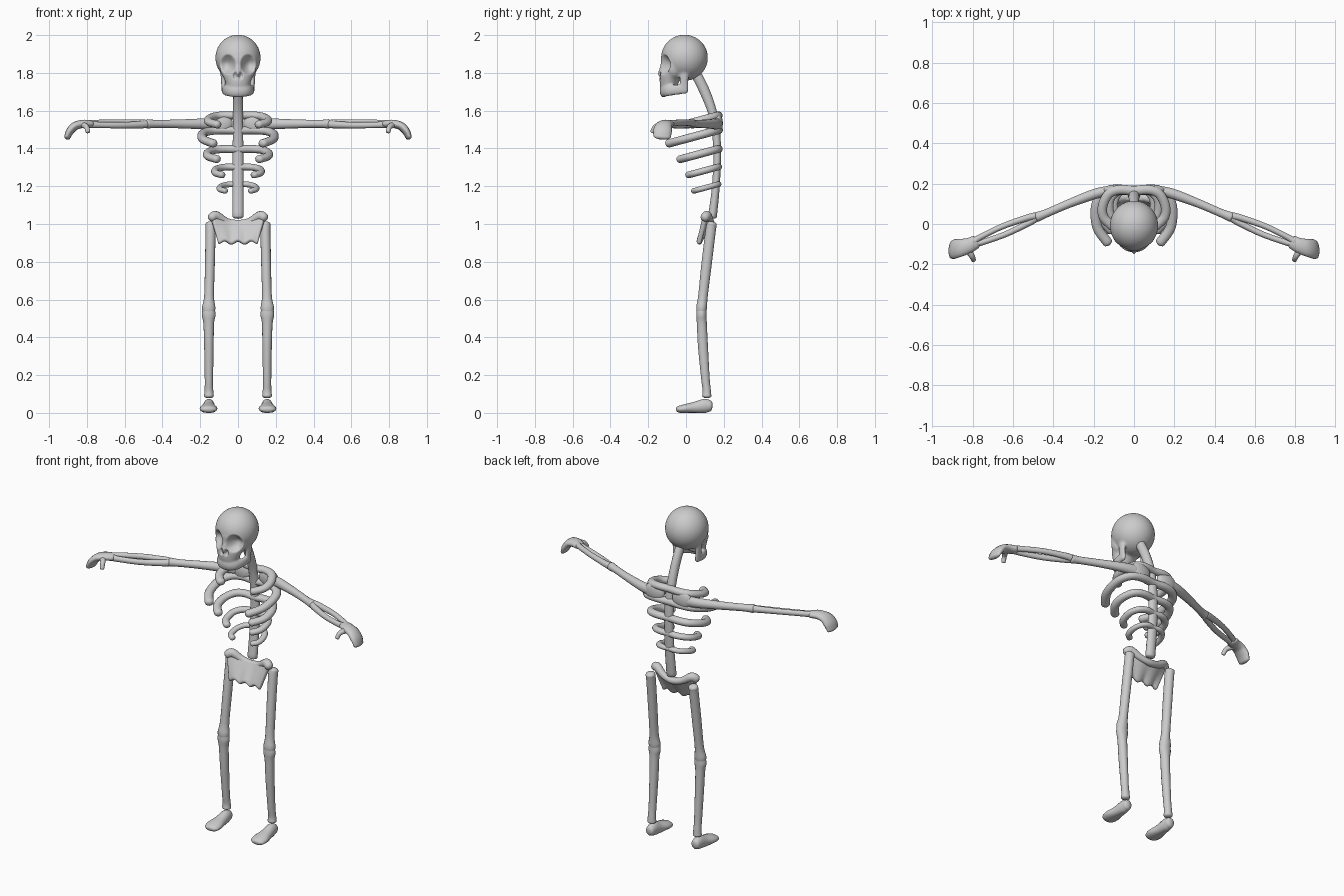
import bpy, bmesh, math
from mathutils import Vector, Matrix

if "Cube" in bpy.data.objects:
    bpy.data.objects.remove(bpy.data.objects["Cube"])

X, Y, Z = Vector((1, 0, 0)), Vector((0, 1, 0)), Vector((0, 0, 1))


def finish(name, bm, mirror=False):
    bmesh.ops.recalc_face_normals(bm, faces=bm.faces)
    me = bpy.data.meshes.new(name)
    bm.to_mesh(me)
    bm.free()
    me.polygons.foreach_set("use_smooth", [True] * len(me.polygons))
    ob = bpy.data.objects.new(name, me)
    bpy.context.collection.objects.link(ob)
    if mirror:
        m = ob.modifiers.new("mirror", 'MIRROR')
        m.use_mirror_merge = False
    return ob


def spline(rows, steps=5):
    # smooth interpolation of points and radii
    out, n = [], len(rows)
    for i in range(n - 1):
        p = [Vector(rows[min(max(i + k, 0), n - 1)]) for k in (-1, 0, 1, 2)]
        for j in range(steps):
            t = j / steps
            out.append(0.5 * (2 * p[1] + (p[2] - p[0]) * t
                       + (2 * p[0] - 5 * p[1] + 4 * p[2] - p[3]) * t * t
                       + (3 * p[1] - p[0] - 3 * p[2] + p[3]) * t ** 3))
    return out + [Vector(rows[-1])]


def loft(name, rows, side, mirror=False, sides=14, cap=0.5, floor=False):
    # rows: x, y, z, radius along "side", radius across it
    rs = spline(rows)
    pts = [Vector(r[:3]) for r in rs]
    n = len(rs)
    rings = []
    for i, r in enumerate(rs):
        t = (pts[min(i + 1, n - 1)] - pts[max(i - 1, 0)]).normalized()
        s = (side - t * side.dot(t)).normalized()
        w = t.cross(s)
        entry = (pts[i], s, w, max(r[3], .003), max(r[4], .003))
        if i in (0, n - 1):
            sign, depth = (-1 if i == 0 else 1), cap * min(entry[3], entry[4])
            caps = [(pts[i] + t * sign * depth * math.sin(a), s, w,
                     entry[3] * math.cos(a), entry[4] * math.cos(a)) for a in (.5, 1.0, 1.4)]
            rings += caps[::-1] + [entry] if i == 0 else [entry] + caps
        else:
            rings.append(entry)
    bm = bmesh.new()
    loops = []
    for c, s, w, a, b in rings:
        loop = []
        for k in range(sides):
            g = 2 * math.pi * k / sides
            v = c + s * a * math.cos(g) + w * b * math.sin(g)
            if floor:
                v.z = max(v.z, 0)
            loop.append(bm.verts.new(v))
        loops.append(loop)
    for p, q in zip(loops, loops[1:]):
        for k in range(sides):
            bm.faces.new((p[k], p[k - 1], q[k - 1], q[k]))
    bm.faces.new(loops[0])
    bm.faces.new(loops[-1][::-1])
    return finish(name, bm, mirror)


def ball(name, loc, size, mirror=False):
    bm = bmesh.new()
    bmesh.ops.create_uvsphere(bm, u_segments=32, v_segments=20, radius=1,
                              matrix=Matrix.Translation(loc) @ Matrix.Diagonal((*size, 1)))
    return finish(name, bm, mirror)


# Skull: cranium, face, jaw and jaw hinges fused together
parts = [
    ball("skull", (0, -.008, 1.88), (.12, .124, .122)),
    loft("face", [(0, -.06, 1.87, .1, .075), (0, -.07, 1.81, .095, .065),
                  (0, -.085, 1.78, .078, .056), (0, -.093, 1.73, .06, .046)], X, sides=24),
    loft("nose", [(0, -.115, 1.84, .016, .02), (0, -.138, 1.785, .016, .015)], X),
    loft("jaw", [(-.074, 0, 1.715, .026, .013), (-.07, -.06, 1.71, .028, .015),
                 (-.047, -.105, 1.706, .032, .018), (0, -.12, 1.704, .034, .02),
                 (.047, -.105, 1.706, .032, .018), (.07, -.06, 1.71, .028, .015),
                 (.074, 0, 1.715, .026, .013)], Z),
]
for sx in (-1, 1):
    parts.append(loft("hinge", [(.074 * sx, -.01, 1.70, .013, .023),
                                (.08 * sx, -.01, 1.80, .013, .024)], X))
bpy.ops.object.select_all(action='DESELECT')
for p in parts:
    p.select_set(True)
skull = parts[0]
bpy.context.view_layer.objects.active = skull
bpy.ops.object.join()
rm = skull.modifiers.new("fuse", 'REMESH')
rm.mode, rm.voxel_size = 'VOXEL', .006
sm = skull.modifiers.new("soften", 'SMOOTH')
sm.factor, sm.iterations = .5, 8
dg = bpy.context.evaluated_depsgraph_get()
mesh = bpy.data.meshes.new_from_object(skull.evaluated_get(dg))
skull.modifiers.clear()
skull.data = mesh
# Eye sockets and nostrils pressed into the front
dents = [(.054, 1.845, .042, .054, .045), (.014, 1.785, .014, .022, .02)]
for v in mesh.vertices:
    if v.co.y < -.05:
        push = 0
        for cx, cz, rx, rz, depth in dents:
            d = ((abs(v.co.x) - cx) / rx) ** 2 + ((v.co.z - cz) / rz) ** 2
            if d < 1:
                push = max(push, depth * (1 - d) ** 1.2)
        v.co.y += push
mesh.polygons.foreach_set("use_smooth", [True] * len(mesh.polygons))

# Spine
loft("spine", [(0, .05, 1.80, .026, .028), (0, .10, 1.70, .025, .028), (0, .145, 1.57, .027, .024),
               (0, .165, 1.40, .028, .021), (0, .158, 1.2, .029, .021),
               (0, .14, 1.04, .03, .024)], X)

# Ribs: height at back, half width, front y, radius
for i, (z, w, f, r) in enumerate([(1.575, .155, -.01, .021), (1.497, .188, -.09, .022),
                                  (1.397, .16, -.03, .021), (1.302, .12, .014, .018),
                                  (1.21, .095, .042, .015)]):
    half = [(w * .45, .17), (w * .8, .15), (w, .09 + .02 * (w < .13)),
            (w * .97, f * .6 + .04), (w * .7, f)]
    path = [(-x, y) for x, y in half[::-1]] + [(0, .165)] + half
    loft(f"rib_{i + 1}", [(x, y, z + .27 * (y - .17), r, r * 1.15) for x, y in path], Z, cap=.8)

# Shoulder blades and arms
ball("shoulder_blade", (.092, .168, 1.533), (.064, .027, .056), True)
loft("upper_arm", [(.13, .165, 1.53, .032, .024), (.2, .147, 1.53, .028, .026),
                   (.32, .102, 1.53, .023, .022), (.43, .055, 1.53, .021, .021),
                   (.48, .035, 1.53, .025, .025)], Z, True)
for name, s in (("forearm_bone_a", 1), ("forearm_bone_b", -1)):
    rows = []
    for t, o, r in ((0, .006, .019), (.12, .013, .017), (.5, .021, .015), (.88, .014, .015),
                    (1, .006, .018)):
        rows.append((.49 + .3 * t + s * o * .385, .033 - .125 * t + s * o * .92,
                     1.53 + s * o * .35, r * 1.1, r))
    loft(name, rows, Z, True)
loft("hand", [(.785, -.09, 1.53, .033, .02), (.82, -.107, 1.53, .038, .022),
              (.86, -.118, 1.52, .044, .022), (.889, -.124, 1.492, .049, .021),
              (.904, -.126, 1.46, .045, .016)], Vector((-.1, 1, 0)), True, cap=.8)
loft("thumb", [(.825, -.125, 1.525, .018, .016), (.803, -.16, 1.515, .014, .014),
               (.795, -.178, 1.488, .012, .012)], X, True)

# Pelvis: curved plate with wavy lower edge and a thick rim
bm = bmesh.new()
nu, nv = 24, 8
grid = []
for j in range(nv + 1):
    v = j / nv
    row = []
    for i in range(nu + 1):
        u = 2 * i / nu - 1
        top = 1.02 + .03 * min(1, u * u * 1.3)
        low = .9 + .009 * math.cos(3 * math.pi * u)
        row.append(bm.verts.new((u * (.148 - .045 * v),
                                 (.135 - .035 * u * u) * (1 - v) + .066 * v,
                                 top * (1 - v) + low * v)))
    grid.append(row)
for a, b in zip(grid, grid[1:]):
    for i in range(nu):
        bm.faces.new((a[i], a[i + 1], b[i + 1], b[i]))
pelvis = finish("pelvis", bm)
so = pelvis.modifiers.new("thickness", 'SOLIDIFY')
so.thickness, so.offset = .026, 0
su = pelvis.modifiers.new("round", 'SUBSURF')
su.levels = su.render_levels = 1
loft("pelvis_rim", [(x, y, z, r, r) for x, y, z, r in (
    (-.138, .1, 1.035, .024), (-.115, .112, 1.043, .025), (-.06, .128, 1.012, .02),
    (0, .135, 1.0, .02), (.06, .128, 1.012, .02), (.115, .112, 1.043, .025),
    (.138, .1, 1.035, .024))], Z, cap=.8)

# Legs
loft("thigh", [(.145, .137, 1.0, .028, .027), (.145, .13, .96, .027, .028),
               (.149, .108, .78, .026, .028), (.153, .09, .62, .026, .026),
               (.155, .083, .56, .035, .029), (.155, .082, .53, .032, .026)], X, True)
loft("shin", [(.155, .082, .54, .034, .027), (.155, .082, .515, .036, .028),
              (.155, .084, .47, .028, .027), (.154, .09, .35, .025, .027),
              (.154, .103, .18, .022, .023), (.154, .11, .12, .023, .022),
              (.154, .11, .09, .026, .025)], X, True)
loft("foot", [(.154, .128, .036, .026, .03), (.154, .1, .037, .03, .038),
              (.155, .05, .028, .036, .032), (.156, 0, .023, .047, .025),
              (.156, -.035, .019, .043, .019), (.156, -.046, .017, .032, .014)], X, True,
     floor=True)
